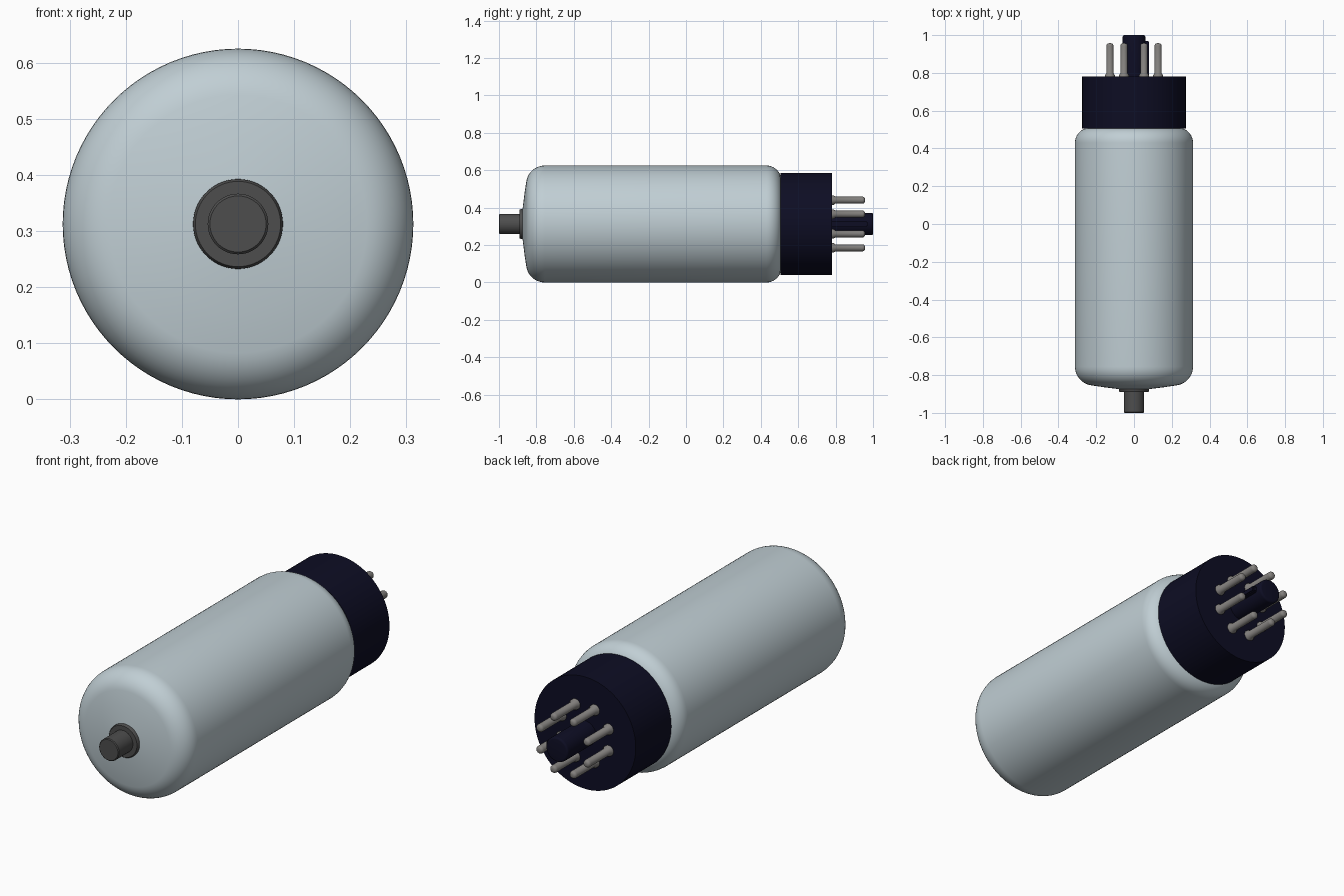
import bpy, bmesh
from math import sin, cos, pi, radians

cube = bpy.data.objects.get("Cube")
if cube:
    bpy.data.objects.remove(cube, do_unlink=True)

AXIS_Z = 0.3125  # height of the tube's long axis


def material(name, rgb):
    m = bpy.data.materials.new(name)
    m.use_nodes = True
    m.diffuse_color = (*rgb, 1)
    m.node_tree.nodes["Principled BSDF"].inputs["Base Color"].default_value = (*rgb, 1)
    return m


glass = material("pale glass", (0.53, 0.62, 0.66))
navy = material("dark navy bakelite", (0.004, 0.004, 0.017))
dark_metal = material("dark grey metal", (0.075, 0.075, 0.075))
pin_metal = material("pin metal", (0.23, 0.22, 0.21))


def finish(name, bm, mat, angle=35):
    bmesh.ops.recalc_face_normals(bm, faces=bm.faces)
    mesh = bpy.data.meshes.new(name)
    bm.to_mesh(mesh)
    bm.free()
    mesh.materials.append(mat)
    ob = bpy.data.objects.new(name, mesh)
    bpy.context.collection.objects.link(ob)
    bpy.ops.object.select_all(action='DESELECT')
    ob.select_set(True)
    bpy.context.view_layer.objects.active = ob
    bpy.ops.object.shade_smooth_by_angle(angle=radians(angle))
    return ob


def lathe(name, profile, mat, steps=64, x=0, z=0):
    """Turn a list of (radius, y) around the long axis, offset by x and z."""
    bm = bmesh.new()
    rings = []
    for r, y in profile:
        count = steps if r > 0 else 1
        rings.append([bm.verts.new((x + r * cos(2 * pi * i / steps), y,
                                    AXIS_Z + z + r * sin(2 * pi * i / steps)))
                      for i in range(count)])
    for a, b in zip(rings, rings[1:]):
        for i in range(steps):
            j = (i + 1) % steps
            quad = [a[i % len(a)], a[j % len(a)], b[j % len(b)], b[i % len(b)]]
            bm.faces.new(list(dict.fromkeys(quad)))
    return finish(name, bm, mat)


def arc(r, y, rad_r, rad_y, a0, a1, n=8):
    """Elliptical arc of profile points about (r, y)."""
    angles = [radians(a0 + (a1 - a0) * i / n) for i in range(n + 1)]
    return [(r + rad_r * cos(a), y + rad_y * sin(a)) for a in angles]


# Glass envelope: shallow domed front, rounded shoulders
lathe("glass_envelope",
      [(0, -0.878), (0.08, -0.874), (0.16, -0.864)]
      + arc(0.2125, -0.755, 0.10, 0.10, -80, 0, 10)
      + arc(0.2325, 0.43, 0.08, 0.08, 0, 90, 10) + [(0, 0.51)], glass, 96)

# Base collar
lathe("base", [(0, 0.505), (0.274, 0.505), (0.274, 0.78), (0, 0.78)], navy, 96)

# Front terminal cap with its flange
lathe("cap_flange", [(0, -0.86), (0.08, -0.86), (0.08, -0.884), (0.076, -0.89), (0, -0.89)],
      dark_metal)
lathe("cap_terminal", [(0, -0.87), (0.054, -0.87), (0.054, -0.996), (0.05, -1.0), (0, -1.0)],
      dark_metal)

# Central locating post
lathe("locating_post", [(0, 0.77), (0.06, 0.77)]
      + arc(0.05, 0.99, 0.01, 0.01, 0, 90, 4) + [(0, 1.0)], navy, 48)

# Key ridge on the post
bm = bmesh.new()
bmesh.ops.create_cube(bm, size=1)
for v in bm.verts:
    v.co = (0.06 + v.co.x * 0.04, 0.87 + v.co.y * 0.2, AXIS_Z + v.co.z * 0.03)
bmesh.ops.bevel(bm, geom=[e for e in bm.edges], offset=0.005, segments=2, affect='EDGES')
finish("key_ridge", bm, navy)

# Ring of eight contact pins with collars and rounded tips
pin_profile = ([(0, 0.77), (0.026, 0.77), (0.026, 0.788), (0.019, 0.798)]
               + arc(0.005, 0.943, 0.014, 0.014, 0, 90, 4) + [(0, 0.957)])
for i in range(8):
    a = radians(22.5 + 45 * i)
    lathe(f"pin_{i + 1}", pin_profile, pin_metal, 24, 0.138 * cos(a), 0.138 * sin(a))
